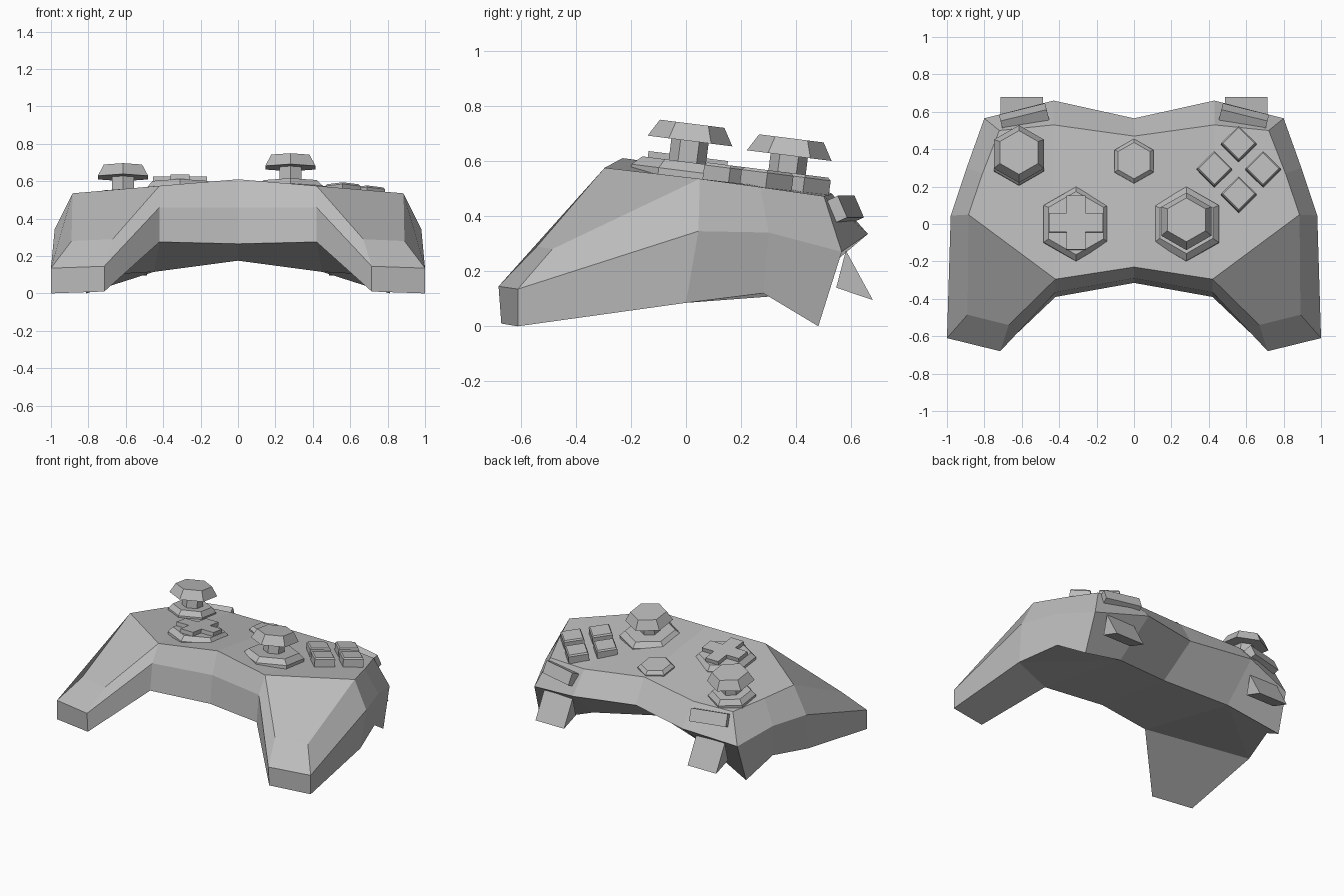
import bpy, bmesh
from math import radians, pi, sin, cos
from mathutils import Matrix, Vector

cube = bpy.data.objects.get("Cube")
if cube:
    bpy.data.objects.remove(cube, do_unlink=True)

grey = bpy.data.materials.new("grey_plastic")
grey.use_nodes = True
grey.diffuse_color = (0.5, 0.5, 0.5, 1)
grey.node_tree.nodes["Principled BSDF"].inputs["Base Color"].default_value = (0.5, 0.5, 0.5, 1)

TILT = Matrix.Rotation(radians(-7.2), 4, 'X')


def finish(name, bm):
    bmesh.ops.recalc_face_normals(bm, faces=bm.faces)
    mesh = bpy.data.meshes.new(name)
    bm.to_mesh(mesh)
    bm.free()
    mesh.materials.append(grey)
    bpy.context.collection.objects.link(bpy.data.objects.new(name, mesh))


def loft(name, centre, rings, sides=6):
    """Stack of (radius, height) polygons, tilted to follow the top face."""
    bm = bmesh.new()
    loops = []
    for r, z in rings:
        angles = [pi / 2 + 2 * pi * i / sides for i in range(sides)]
        loops.append([bm.verts.new((r * cos(a), r * sin(a), z)) for a in angles])
    for low, high in zip(loops, loops[1:]):
        for i in range(sides):
            j = (i + 1) % sides
            bm.faces.new((low[i], low[j], high[j], high[i]))
    bm.faces.new(loops[0])
    bm.faces.new(loops[-1])
    bm.transform(Matrix.Translation(centre) @ TILT)
    finish(name, bm)


def prism(name, outline, depth, matrix):
    """Extrude a flat outline along local z, then place it."""
    bm = bmesh.new()
    face = bm.faces.new([bm.verts.new((x, y, 0)) for x, y in outline])
    out = bmesh.ops.extrude_face_region(bm, geom=[face])["geom"]
    verts = [v for v in out if isinstance(v, bmesh.types.BMVert)]
    bmesh.ops.translate(bm, verts=verts, vec=(0, 0, depth))
    bm.transform(matrix)
    finish(name, bm)


# Body: corners of the left half
bm = bmesh.new()


def corner(x, y, z):
    return bm.verts.new((x, y, z))


# Top deck
top_front_mid = corner(0, -.23, .61)
top_front = corner(.42, -.295, .575)
top_side = corner(.885, .05, .535)
top_side_back = corner(.81, .27, .505)
top_corner = corner(.72, .50, .472)
top_back = corner(.43, .53, .48)
top_back_mid = corner(0, .47, .515)
# Front wall between the grips
wall_mid = corner(0, -.29, .46)
wall = corner(.42, -.365, .46)
under_front_mid = corner(0, -.315, .265)
under_front = corner(.42, -.39, .275)
# Grip
knuckle_out = corner(.89, -.485, .28)
knuckle_in = corner(.67, -.54, .29)
tip_out = corner(1, -.61, .135)
tip_in = corner(.715, -.68, .145)
tip_out_low = corner(1, -.61, 0)
tip_in_low = corner(.715, -.67, .01)
# Widest rim
side = corner(.98, .045, .345)
side_back = corner(.895, .30, .34)
rim_corner = corner(.80, .565, .27)
rim = corner(.43, .66, .335)
rim_mid = corner(0, .565, .35)
# Underside
side_low = corner(.965, 0, .085)
side_back_low = corner(.88, .28, .12)
corner_low = corner(.81, .48, 0)
under_back = corner(.45, .40, .115)
under_back_mid = corner(0, .30, .175)

deck_panels = [
    (top_front_mid, top_front, top_back, top_back_mid),
    (top_front, top_side, top_side_back, top_corner, top_back)]
front_panels = [
    (top_front_mid, top_front, wall, wall_mid),
    (wall_mid, wall, under_front, under_front_mid)]
grip_panels = [
    (top_front, top_side, knuckle_out, knuckle_in),
    (knuckle_out, knuckle_in, tip_in, tip_out),
    (top_front, knuckle_in, tip_in, wall),
    (wall, tip_in, tip_in_low, under_front),
    (tip_out, tip_in, tip_in_low, tip_out_low),
    (top_side, side, tip_out, knuckle_out),
    (side, tip_out, tip_out_low, side_low)]
side_panels = [
    (top_side, side, side_back, top_side_back),
    (side, side_low, side_back_low, side_back),
    (top_side_back, side_back, rim_corner, top_corner),
    (side_back, side_back_low, corner_low, rim_corner)]
back_panels = [
    (top_corner, rim_corner, rim, top_back),
    (top_back, rim, rim_mid, top_back_mid),
    (rim_corner, corner_low, under_back, rim),
    (rim, under_back, under_back_mid, rim_mid)]
under_panels = [
    (under_front_mid, under_front, under_back, under_back_mid),
    (under_front, side_low, under_back),
    (side_low, side_back_low, corner_low, under_back),
    (under_front, side_low, tip_out_low, tip_in_low)]
for group in (deck_panels, front_panels, grip_panels, side_panels, back_panels, under_panels):
    for panel in group:
        bm.faces.new(panel)

# Mirror to the right half and weld the centre line
bmesh.ops.mirror(bm, geom=bm.verts[:] + bm.edges[:] + bm.faces[:], axis='X', merge_dist=0.001)
bmesh.ops.remove_doubles(bm, verts=bm.verts, dist=0.001)
finish("body", bm)

# Thumb sticks: collar, stalk and flared cap
for name, spot, collar in (("right_stick", (-.615, .36, .505), .155),
                           ("left_stick", (.28, 0, .558), .20)):
    loft(name + "_collar", spot, [(collar, -.02), (collar, .005), (collar * .82, .038)])
    loft(name + "_stalk", spot, [(.068, 0), (.068, .115)])
    loft(name + "_cap", spot, [(.155, .115), (.118, .178)])

# Directional pad on its hexagonal plate
pad = Vector((-.31, 0, .553))
loft("pad_plate", pad, [(.20, -.02), (.20, .005), (.17, .038)])
a, b = .05, .145
cross = [(a, a), (a, b), (-a, b), (-a, a), (-b, a), (-b, -a),
         (-a, -a), (-a, -b), (a, -b), (a, -a), (b, -a), (b, a)]
prism("pad_cross", cross, .05, Matrix.Translation(pad) @ TILT @ Matrix.Translation((0, 0, .015)))

# Centre button
loft("centre_button", (0, .335, .527), [(.12, -.02), (.12, .01), (.098, .032)])

# Four diamond action buttons
for name, x, y in (("back", .56, .425), ("front", .56, .155),
                   ("left", .69, .29), ("right", .43, .29)):
    z = .512 - .125 * (y - .29)
    loft(name + "_button", (x, y, z), [(.095, -.04), (.095, .045), (.085, .055)], sides=4)

# Shoulder bumpers and triggers, one pair per side
w, h = .127, .043
for label, s in (("left", 1), ("right", -1)):
    normal = Vector((.22 * s, .87, .4)).normalized()
    along = Vector((.97, -.24 * s, 0)).normalized()
    up = normal.cross(along)
    frame = Matrix((along, up, normal)).transposed().to_4x4()
    frame = Matrix.Translation((.587 * s, .567, .42)) @ frame
    prism(label + "_bumper", [(-w, -h), (w, -h), (w, h), (-w, h)], .07,
          frame @ Matrix.Translation((0, 0, -.035)))
    # Trigger outline lies in the yz plane and runs along x
    axes = Matrix(((0, 0, 1, .6 * s - .1125), (1, 0, 0, 0), (0, 1, 0, 0), (0, 0, 0, 1)))
    prism(label + "_trigger", [(.58, .275), (.678, .095), (.545, .14)], .225, axes)
